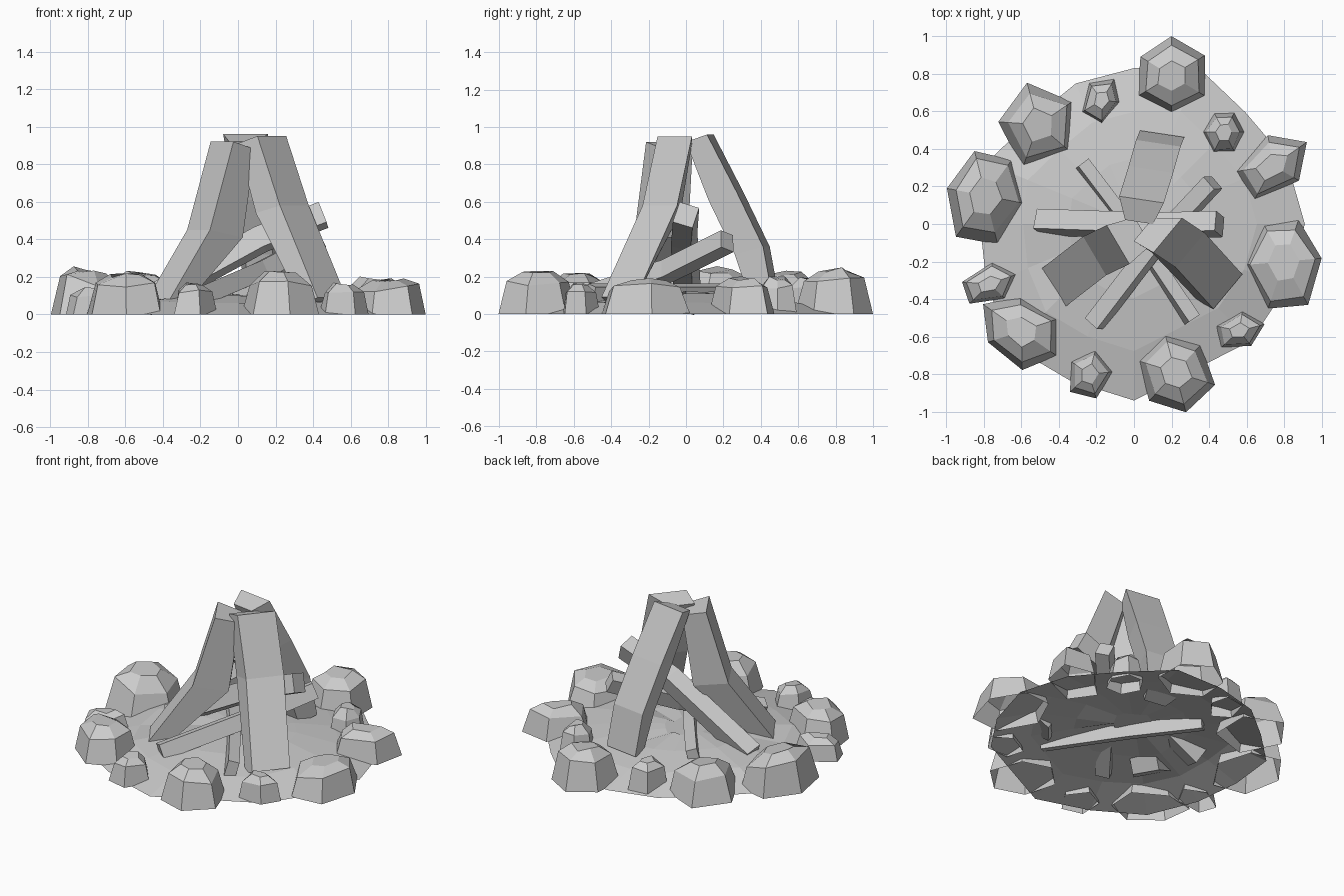
import bpy
import bmesh
import random
from math import sin, cos, radians, tau
from mathutils import Vector

random.seed(4)

if "Cube" in bpy.data.objects:
    bpy.data.objects.remove(bpy.data.objects["Cube"], do_unlink=True)

# One plain grey for everything
grey = bpy.data.materials.new("plain_grey")
grey.use_nodes = True
grey.diffuse_color = (0.6, 0.6, 0.6, 1)
shader = next(n for n in grey.node_tree.nodes if n.type == "BSDF_PRINCIPLED")
shader.inputs["Base Color"].default_value = grey.diffuse_color
shader.inputs["Roughness"].default_value = 0.9


def loft(name, rings, closed=True):
    """Join equal-sized rings of points into one flat-shaded object."""
    bm = bmesh.new()
    loops = [[bm.verts.new(p) for p in ring] for ring in rings]
    for low, high in zip(loops, loops[1:]):
        for i in range(len(low)):
            j = (i + 1) % len(low)
            bm.faces.new((low[i], low[j], high[j], high[i]))
    bm.faces.new(loops[-1])
    if closed:
        bm.faces.new(loops[0][::-1])
        bmesh.ops.recalc_face_normals(bm, faces=bm.faces)
    mesh = bpy.data.meshes.new(name)
    bm.to_mesh(mesh)
    bm.free()
    mesh.materials.append(grey)
    obj = bpy.data.objects.new(name, mesh)
    bpy.context.collection.objects.link(obj)


def log(name, outward, path, inner_from, inner_to, width=0.24):
    """Split log: path of (x, y, z, depth) along the middle of its outer face;
    the inner face spans inner_from..inner_to sideways."""
    out = Vector(outward).normalized()
    side = Vector((-out.y, out.x, 0))
    rings = []
    for x, y, z, depth in path:
        p = Vector((x, y, z))
        inner = p - out * depth - Vector((0, 0, 0.04))
        rings.append([p - side * width / 2, p + side * width / 2,
                      inner + side * inner_to, inner + side * inner_from])
    loft(name, rings)


def stick(name, path, width, height, roll):
    """Squared stick swept along a bent path and rolled about it."""
    pts = [Vector(p) for p in path]
    c, s = cos(radians(roll)), sin(radians(roll))
    rings = []
    for i, p in enumerate(pts):
        along = (pts[min(i + 1, len(pts) - 1)] - pts[max(i - 1, 0)]).normalized()
        right = along.cross(Vector((0, 0, 1))).normalized()
        top = right.cross(along).normalized()
        side = (right * c + top * s) * width / 2
        up = (top * c - right * s) * height / 2
        rings.append([p - side - up, p + side - up, p + side + up, p - side + up])
    loft(name, rings)


def stone(name, x, y, reach, half, angle, height, sides, tilt):
    """Faceted open-bottomed stone: first corner at the given reach and angle,
    its top tilted up towards +x by tilt."""
    a = radians(angle)
    jitter = [1] + [random.uniform(0.95, 1.1) for _ in range(sides - 1)]
    rings = []
    for scale, z in ((1, 0), (0.8, 0.74), (0.4, 0.97)):
        ring = []
        for k in range(sides):
            t = tau * k / sides
            wobble = scale * (random.uniform(0.92, 1.06) if z else 1)
            u = reach * cos(t) * jitter[k] * wobble
            v = half * sin(t) * jitter[k] * wobble
            dx = u * cos(a) - v * sin(a)
            dy = u * sin(a) + v * cos(a)
            lift = random.uniform(-0.08, 0.04) * height + tilt * dx if z else 0
            ring.append((x + dx, y + dy, z * height + lift))
        rings.append(ring)
    loft(name, rings, closed=False)


# Ash mound: an open, shallow shell with an uneven rim
rim = (.91, .88, .84, .9, .83, .81, .78, .85, .82, .85, .92, .9, .94, .84, .88, .88)
mound_rings = []
for scale, z in ((1, 0), (0.72, 0.07), (0.42, 0.1), (0.15, 0.11)):
    ring = []
    for k, r in enumerate(rim):
        t = tau * k / len(rim)
        rise = random.uniform(-0.015, 0.015) if z else 0
        ring.append((r * scale * cos(t), r * scale * sin(t), z + rise))
    mound_rings.append(ring)
loft("ash_mound", mound_rings, closed=False)

# Three split logs leaning together
log("front_left_log", (0.77, -0.64, 0),
    [(0.50, -0.36, 0.09, 0.09), (0.30, -0.14, 0.58, 0.15), (0.18, -0.06, 0.95, 0.12)],
    -0.14, 0.02)
log("front_right_log", (-0.85, -0.5, 0),
    [(-0.43, -0.34, 0.07, 0.1), (-0.21, -0.17, 0.45, 0.22), (-0.085, -0.11, 0.92, 0.15)],
    -0.08, 0.09)
log("back_log", (0.15, 1, 0),
    [(0.15, 0.48, 0.09, 0.12), (0.13, 0.43, 0.36, 0.16), (0.09, 0.29, 0.65, 0.16),
     (0.04, 0.13, 0.96, 0.12)], -0.08, 0.07)

# Kindling crossed beneath the logs
stick("high_stick", [(-0.5, 0.01, 0.06), (0.12, -0.01, 0.40), (0.455, 0, 0.53)], 0.11, 0.12, 18)
stick("middle_stick", [(-0.21, -0.53, 0.09), (0.12, -0.1, 0.23), (0.42, 0.22, 0.39)], 0.09, 0.1, 18)
stick("low_stick", [(-0.28, 0.32, 0.1), (0, -0.05, 0.1), (0.31, -0.51, 0.1)], 0.07, 0.11, 15)

# Ring of stones: x, y, reach, half width, angle, height, sides, tilt
stones = (
    (0.2, 0.79, 0.21, 0.2, 90, 0.25, 6, 0),
    (-0.17, 0.66, 0.13, 0.1, 60, 0.2, 5, 0),
    (-0.51, 0.53, 0.23, 0.22, 105, 0.23, 5, 0),
    (-0.79, 0.15, 0.21, 0.26, 169, 0.24, 6, -0.25),
    (-0.77, -0.32, 0.16, 0.1, 20, 0.15, 5, 0.1),
    (-0.6, -0.57, 0.23, 0.18, -35, 0.22, 6, 0),
    (-0.24, -0.8, 0.14, 0.12, 75, 0.17, 5, 0),
    (0.22, -0.79, 0.22, 0.2, -75, 0.23, 6, 0),
    (0.56, -0.57, 0.14, 0.1, 15, 0.17, 5, 0),
    (0.8, -0.2, 0.2, 0.26, 5, 0.19, 6, 0.1),
    (0.74, 0.31, 0.22, 0.15, 35, 0.2, 5, 0),
    (0.48, 0.49, 0.11, 0.12, 0, 0.2, 6, 0),
)
for number, values in enumerate(stones, 1):
    stone(f"stone_{number}", *values)
